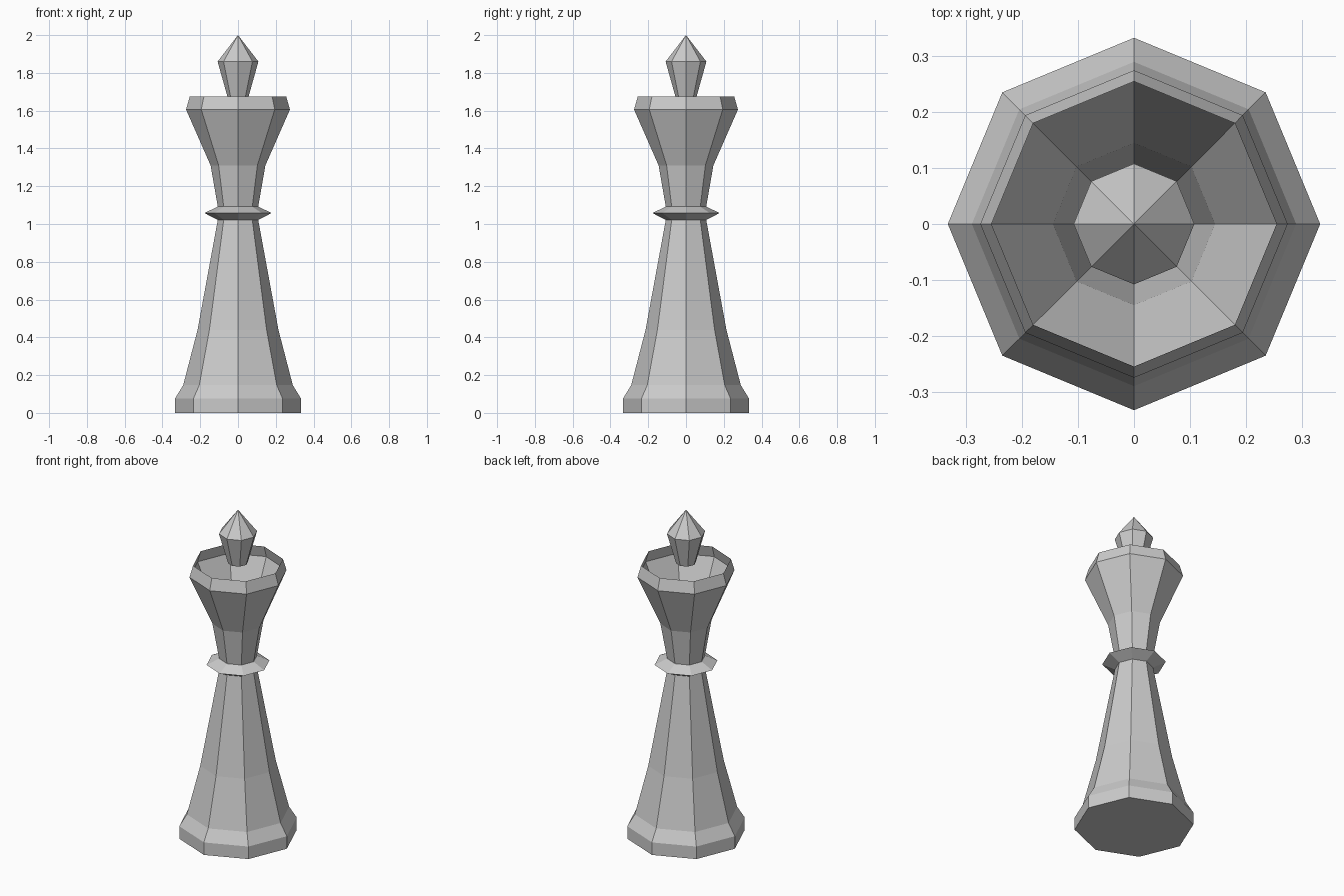
import bpy, bmesh
from math import cos, sin, tau

if "Cube" in bpy.data.objects:
    bpy.data.objects.remove(bpy.data.objects["Cube"])

SIDES = 8


def lathe(name, profile, cap_bottom=False):
    """Turn a list of (radius, height) into an eight-sided flat-shaded part."""
    bm = bmesh.new()
    rings = []
    for r, z in profile:
        if r == 0:
            rings.append([bm.verts.new((0, 0, z))] * SIDES)
        else:
            rings.append([bm.verts.new((r * cos(tau * i / SIDES), r * sin(tau * i / SIDES), z))
                          for i in range(SIDES)])
    for low, high in zip(rings, rings[1:]):
        for i in range(SIDES):
            j = (i + 1) % SIDES
            corners = [low[i], low[j], high[j], high[i]]
            bm.faces.new(list(dict.fromkeys(corners)))
    if cap_bottom:
        bm.faces.new(rings[0][::-1])
    mesh = bpy.data.meshes.new(name)
    bm.to_mesh(mesh)
    bm.free()
    obj = bpy.data.objects.new(name, mesh)
    bpy.context.collection.objects.link(obj)
    return obj


# Foot and tapering body
lathe("body", [(0.333, 0), (0.333, 0.077), (0.29, 0.147), (0.214, 0.44), (0.107, 1.022)],
      cap_bottom=True)

# Sharp-edged neck ring
lathe("collar", [(0.107, 1.022), (0.178, 1.058), (0.107, 1.092)])

# Hollow flared crown, open at the top
lathe("crown", [(0.107, 1.092), (0.145, 1.31), (0.275, 1.606), (0.255, 1.676)])

# Pointed finial above the crown opening
lathe("finial", [(0.056, 1.675), (0.108, 1.86), (0, 2.0)], cap_bottom=True)
